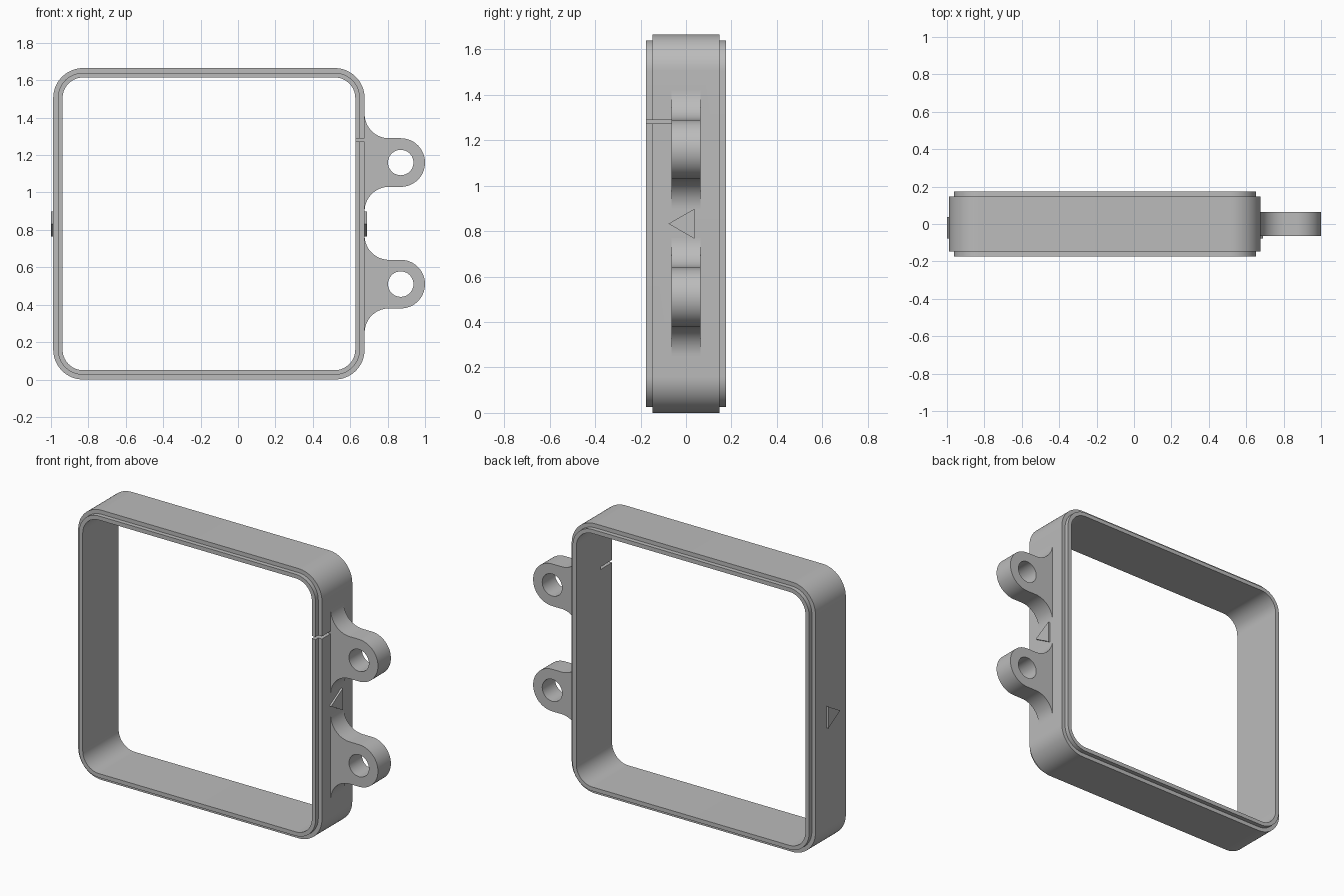
import bpy
import bmesh
from math import sin, cos, pi, radians
from mathutils import Vector

if "Cube" in bpy.data.objects:
    bpy.data.objects.remove(bpy.data.objects["Cube"], do_unlink=True)

SIZE = 1.665          # outer side of the square frame
LEFT, RIGHT = -0.988, 0.677
CORNER = 0.16

grey = bpy.data.materials.new("plain grey")
grey.use_nodes = True
grey.diffuse_color = (0.5, 0.5, 0.5, 1)
grey.node_tree.nodes["Principled BSDF"].inputs["Base Color"].default_value = grey.diffuse_color


def add(name, mesh):
    obj = bpy.data.objects.new(name, mesh)
    bpy.context.collection.objects.link(obj)
    mesh.materials.clear()
    mesh.materials.append(grey)
    return obj


def add_bmesh(name, bm):
    bmesh.ops.recalc_face_normals(bm, faces=bm.faces)
    mesh = bpy.data.meshes.new(name)
    bm.to_mesh(mesh)
    bm.free()
    return add(name, mesh)


def smooth(obj):
    bpy.ops.object.select_all(action='DESELECT')
    obj.select_set(True)
    bpy.context.view_layer.objects.active = obj
    bpy.ops.object.shade_smooth_by_angle(angle=radians(30))


def arc(cx, cz, r, start, end, steps):
    angles = [radians(start + (end - start) * i / steps) for i in range(steps + 1)]
    return [(cx + r * cos(a), cz + r * sin(a)) for a in angles]


def rounded_square(inset):
    c = CORNER
    points = []
    for cx, cz, start in ((RIGHT - c, SIZE - c, 0), (LEFT + c, SIZE - c, 90),
                          (LEFT + c, c, 180), (RIGHT - c, c, 270)):
        points += arc(cx, cz, c - inset, start, start + 90, 16)
    return points


# Square frame with a raised inner lip on front and back
bm = bmesh.new()
section = [(0, -0.148), (0, 0.148), (0.025, 0.148), (0.025, 0.175),
           (0.05, 0.175), (0.05, -0.175), (0.025, -0.175), (0.025, -0.148)]
rings = [[bm.verts.new((x, y, z)) for x, z in rounded_square(inset)]
         for inset, y in section]
for k, ring in enumerate(rings):
    other = rings[(k + 1) % len(rings)]
    for i in range(len(ring)):
        j = (i + 1) % len(ring)
        bm.faces.new((ring[i], ring[j], other[j], other[i]))
frame = add_bmesh("frame", bm)

# Narrow slot in the front half of the wall
bm = bmesh.new()
bmesh.ops.create_cube(bm, size=1)
bmesh.ops.scale(bm, vec=(0.2, 0.2, 0.016), verts=bm.verts)
bmesh.ops.translate(bm, vec=(0.65, -0.163, 1.281), verts=bm.verts)
cutter = add_bmesh("slot_cutter", bm)
cutter.hide_render = True
cut = frame.modifiers.new("slot", 'BOOLEAN')
cut.object = cutter
cut.operation = 'DIFFERENCE'
cut.solver = 'EXACT'
bpy.context.view_layer.objects.active = frame
bpy.ops.object.modifier_apply(modifier="slot")
bpy.data.objects.remove(cutter, do_unlink=True)
smooth(frame)


# Hinge lugs: filleted root, round end and a through hole
def lug(name, cz):
    r, cx, fx = 0.13, 0.87, 0.807
    outline = [(0.65, cz - 2 * r)]
    outline += arc(fx, cz - 2 * r, r, 180, 90, 20)
    outline += arc(cx, cz, r, -90, 90, 36)
    outline += arc(fx, cz + 2 * r, r, 270, 180, 20)
    outline.append((0.65, cz + 2 * r))
    hole = arc(cx, cz, 0.068, 0, 350, 35)
    curve = bpy.data.curves.new(name, 'CURVE')
    curve.dimensions = '2D'
    curve.fill_mode = 'BOTH'
    curve.extrude = 0.063
    for points in (outline, hole):
        spline = curve.splines.new('POLY')
        spline.points.add(len(points) - 1)
        for p, (x, z) in zip(spline.points, points):
            p.co = (x, z, 0, 1)
        spline.use_cyclic_u = True
    temp = bpy.data.objects.new(name + "_outline", curve)
    bpy.context.collection.objects.link(temp)
    bpy.context.view_layer.update()
    mesh = bpy.data.meshes.new_from_object(
        temp.evaluated_get(bpy.context.evaluated_depsgraph_get()))
    bpy.data.objects.remove(temp, do_unlink=True)
    # Stand the flat shape upright and weld its rims
    bm = bmesh.new()
    bm.from_mesh(mesh)
    for v in bm.verts:
        v.co = Vector((v.co.x, -v.co.z, v.co.y))
    bmesh.ops.remove_doubles(bm, verts=bm.verts, dist=0.0001)
    smooth(add_bmesh(name, bm))


lug("upper_lug", 1.16)
lug("lower_lug", 0.51)


# Raised triangles on both sides, pointing to the front
def marker(name, x, outward):
    bm = bmesh.new()
    corners = [bm.verts.new((x - 0.01 * outward, -0.077 * cos(a), SIZE / 2 + 0.077 * sin(a)))
               for a in (0, 2 * pi / 3, 4 * pi / 3)]
    base = bm.faces.new(corners)
    grown = bmesh.ops.extrude_face_region(bm, geom=[base], use_keep_orig=True)
    moved = [g for g in grown["geom"] if isinstance(g, bmesh.types.BMVert)]
    bmesh.ops.translate(bm, vec=(0.022 * outward, 0, 0), verts=moved)
    add_bmesh(name, bm)


marker("left_marker", RIGHT, 1)
marker("right_marker", LEFT, -1)
